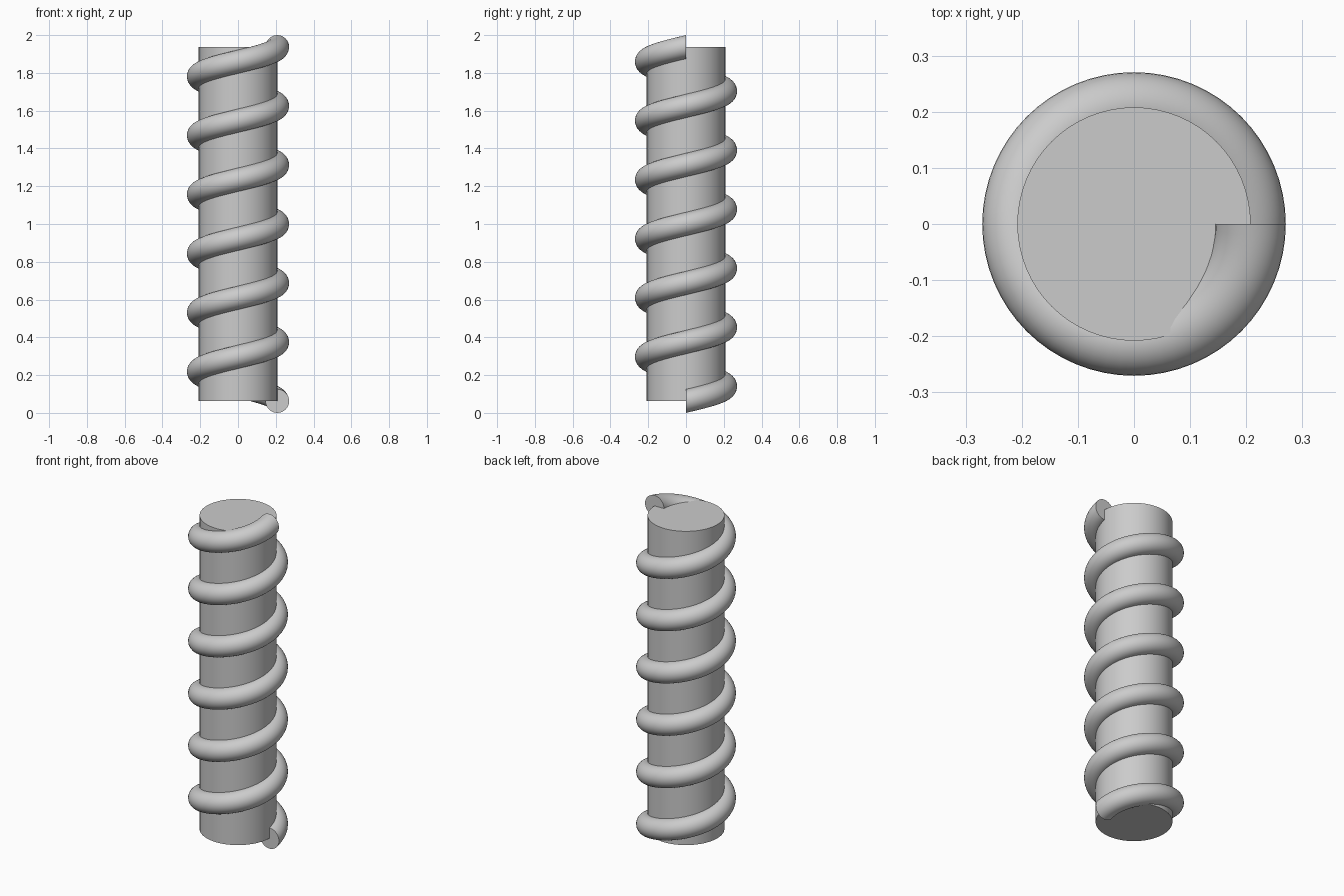
import bpy, bmesh, math
from mathutils import Matrix, Vector

cube = bpy.data.objects.get("Cube")
if cube:
    bpy.data.objects.remove(cube, do_unlink=True)

CORE_RADIUS = 0.208
TUBE_RADIUS = 0.0625
HEIGHT = 1.875
TURNS = 6
STEPS = 64  # per turn

grey = bpy.data.materials.new("grey")
grey.use_nodes = True
grey.diffuse_color = (0.6, 0.6, 0.6, 1)
grey.node_tree.nodes["Principled BSDF"].inputs["Base Color"].default_value = (0.6, 0.6, 0.6, 1)


def add_object(name, bm):
    bmesh.ops.recalc_face_normals(bm, faces=bm.faces)
    mesh = bpy.data.meshes.new(name)
    bm.to_mesh(mesh)
    bm.free()
    mesh.materials.append(grey)
    obj = bpy.data.objects.new(name, mesh)
    bpy.context.collection.objects.link(obj)
    bpy.ops.object.select_all(action='DESELECT')
    obj.select_set(True)
    bpy.context.view_layer.objects.active = obj
    bpy.ops.object.shade_smooth_by_angle(angle=math.radians(40))
    return obj


# Central shaft
bm = bmesh.new()
bmesh.ops.create_cone(bm, cap_ends=True, segments=STEPS, radius1=CORE_RADIUS,
                      radius2=CORE_RADIUS, depth=HEIGHT,
                      matrix=Matrix.Translation((0, 0, TUBE_RADIUS + HEIGHT / 2)))
add_object("shaft", bm)

# Helical thread: an upright circle swept around the shaft, with flat end caps
bm = bmesh.new()
section = Matrix.Translation((CORE_RADIUS, 0, TUBE_RADIUS)) @ Matrix.Rotation(math.pi / 2, 4, 'X')
bmesh.ops.create_circle(bm, segments=32, radius=TUBE_RADIUS, matrix=section)
total = TURNS * STEPS
bmesh.ops.spin(bm, geom=bm.verts[:] + bm.edges[:], cent=(0, 0, 0), axis=(0, 0, 1),
               dvec=Vector((0, 0, HEIGHT / total)), angle=TURNS * math.tau,
               steps=total, use_merge=False, use_duplicate=False)
bmesh.ops.holes_fill(bm, edges=[e for e in bm.edges if e.is_boundary], sides=0)
add_object("helical_thread", bm)
